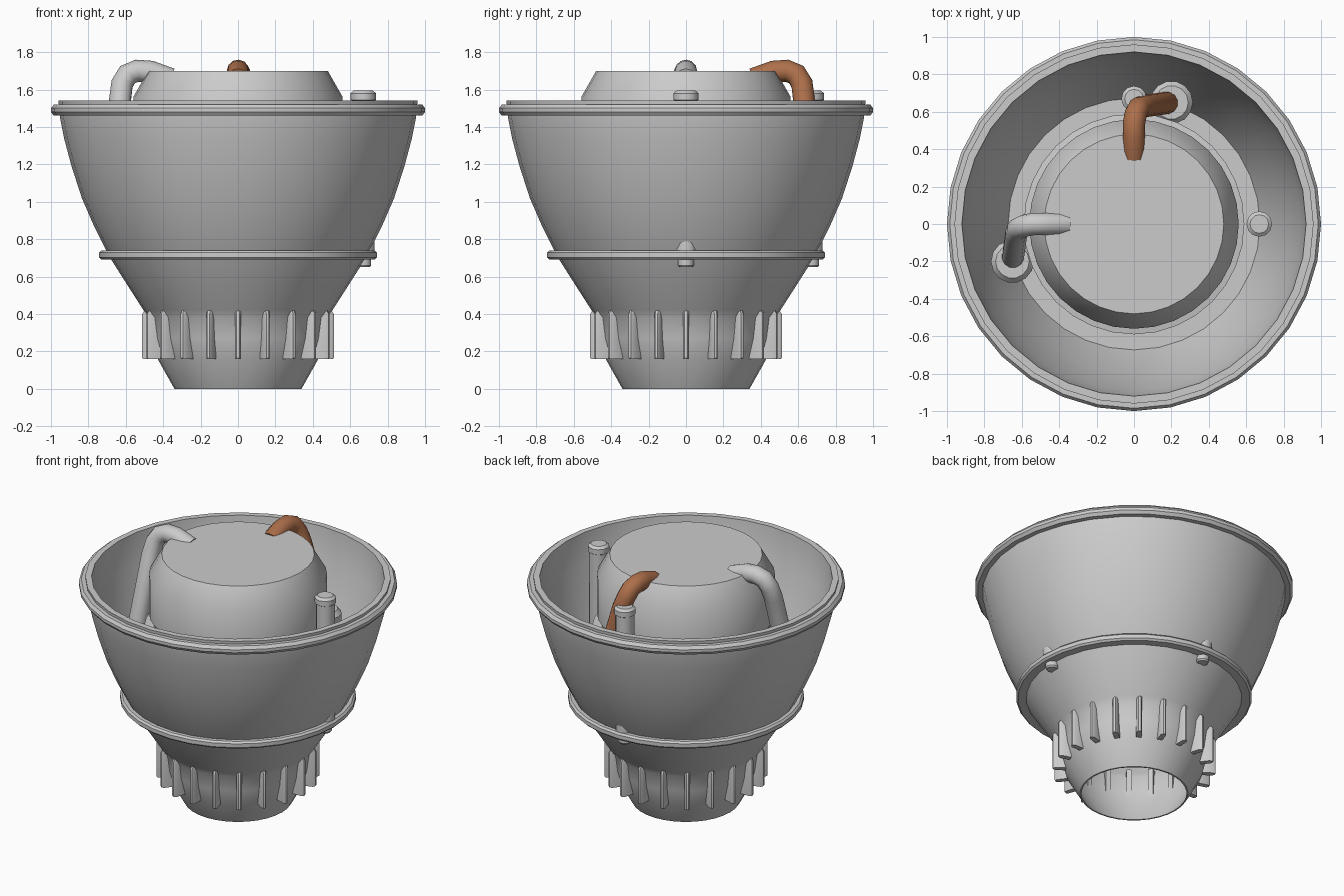
import bpy, bmesh, math
from mathutils import Vector

if "Cube" in bpy.data.objects:
    bpy.data.objects.remove(bpy.data.objects["Cube"])


def finish(name, bm, angle=32, mat=None):
    bmesh.ops.remove_doubles(bm, verts=bm.verts, dist=1e-5)
    bmesh.ops.recalc_face_normals(bm, faces=bm.faces)
    me = bpy.data.meshes.new(name)
    bm.to_mesh(me)
    bm.free()
    me.shade_smooth()
    me.set_sharp_from_angle(angle=math.radians(angle))
    ob = bpy.data.objects.new(name, me)
    bpy.context.collection.objects.link(ob)
    if mat:
        me.materials.append(mat)
    return ob


def lathe(name, profile, steps=32, closed=False, at=(0, 0, 0)):
    """Revolve (radius, height) points about the vertical axis."""
    bm = bmesh.new()
    vs = [bm.verts.new((r, 0, z)) for r, z in profile]
    es = [bm.edges.new(p) for p in zip(vs, vs[1:])]
    if closed:
        es.append(bm.edges.new((vs[-1], vs[0])))
    bmesh.ops.spin(bm, geom=vs + es, cent=(0, 0, 0), axis=(0, 0, 1),
                   angle=math.tau, steps=steps, use_merge=True)
    ob = finish(name, bm)
    ob.location = at
    return ob


def tube(name, pts, radius, mat=None, sides=12):
    """Sweep a circle along a path of points."""
    bm = bmesh.new()
    pts = [Vector(p) for p in pts]
    rings = []
    side = Vector((0.3, 1, 0.1))
    for i, p in enumerate(pts):
        t = (pts[min(i + 1, len(pts) - 1)] - pts[max(i - 1, 0)]).normalized()
        side = (side - t * side.dot(t)).normalized()
        up = t.cross(side)
        rings.append([bm.verts.new(p + radius * (math.cos(a) * side + math.sin(a) * up))
                      for a in (math.tau * k / sides for k in range(sides))])
    for a, b in zip(rings, rings[1:]):
        for k in range(sides):
            j = (k + 1) % sides
            bm.faces.new((a[k], a[j], b[j], b[k]))
    bm.faces.new(rings[0])
    bm.faces.new(rings[-1])
    return finish(name, bm, 50, mat)


copper = bpy.data.materials.new("copper")
copper.diffuse_color = (0.42, 0.16, 0.07, 1)
copper.use_nodes = True
copper.node_tree.nodes["Principled BSDF"].inputs["Base Color"].default_value = copper.diffuse_color

# Open bowl with wall thickness
lathe("bowl_shell", [
    (0.34, 0), (0.43, 0.16), (0.46, 0.27), (0.475, 0.38), (0.505, 0.42), (0.595, 0.56),
    (0.69, 0.71), (0.77, 0.87), (0.835, 1.02), (0.89, 1.19), (0.93, 1.34),
    (0.952, 1.45), (0.96, 1.54),
    (0.92, 1.54), (0.912, 1.45), (0.89, 1.34), (0.85, 1.19), (0.795, 1.02),
    (0.73, 0.87), (0.66, 0.71), (0.57, 0.56), (0.48, 0.42), (0.455, 0.38),
    (0.44, 0.27), (0.415, 0.16), (0.33, 0)], closed=True)

# Rim band and waist flange
lathe("rim_band", [(0.94, 1.46), (0.985, 1.46), (1.0, 1.48), (1.0, 1.5),
                   (0.985, 1.52), (0.94, 1.52)], closed=True)
lathe("waist_flange", [(0.59, 0.69), (0.73, 0.69), (0.742, 0.702), (0.742, 0.728),
                       (0.73, 0.74), (0.59, 0.74)], closed=True)

# Central drum with chamfered top and tapering underside
lathe("central_drum", [
    (0, 1.70), (0.48, 1.70), (0.56, 1.56), (0.56, 1.29), (0.53, 1.26), (0.53, 1.21),
    (0.59, 1.20), (0.59, 1.10), (0.55, 0.90), (0.48, 0.74), (0.40, 0.66), (0, 0.66)])

# Upright posts, passing through the flange
for label, at in (("right", (0.67, 0, 0)), ("back", (0, 0.67, 0))):
    lathe("post_" + label, [
        (0, 0.65), (0.035, 0.65), (0.042, 0.66), (0.042, 0.74), (0.06, 0.74),
        (0.06, 1.54), (0.068, 1.545), (0.068, 1.58), (0.05, 1.595), (0, 1.595)],
        steps=12, at=at)

# Two bent pipes with collars, mirrored across the diagonal
path = [(0.2, 0.65, 0.92), (0.195, 0.65, 1.05), (0.055, 0.63, 1.55), (0.025, 0.62, 1.63),
        (0.01, 0.59, 1.68), (0, 0.54, 1.70), (0, 0.47, 1.695), (0, 0.36, 1.655)]
collar = [(0, 0.98), (0.09, 0.98), (0.115, 1.01), (0.115, 1.10), (0.09, 1.13), (0, 1.13)]
tube("copper_pipe", path, 0.06, copper)
tube("grey_pipe", [(-y, -x, z) for x, y, z in path], 0.06)
lathe("copper_pipe_collar", collar, steps=14, at=(0.2, 0.65, 0))
lathe("grey_pipe_collar", collar, steps=14, at=(-0.65, -0.2, 0))

# Vertical cooling fins around the throat
bm = bmesh.new()
for i in range(20):
    a = math.tau * i / 20
    out, tan = Vector((math.cos(a), math.sin(a), 0)), Vector((-math.sin(a), math.cos(a), 0))
    rings = []
    for z, d in ((0.16, 0.004), (0.166, 0), (0.40, 0), (0.42, 0.012)):
        rings.append([bm.verts.new(out * r + tan * t + Vector((0, 0, z))) for r, t in (
            (0.43, -0.017), (0.495, -0.017), (0.512 - d, -0.007),
            (0.512 - d, 0.007), (0.495, 0.017), (0.43, 0.017))])
    for lo, hi in zip(rings, rings[1:]):
        for k in range(6):
            j = (k + 1) % 6
            bm.faces.new((lo[k], lo[j], hi[j], hi[k]))
    bm.faces.new(rings[0])
    bm.faces.new(rings[-1])
finish("throat_fins", bm)
